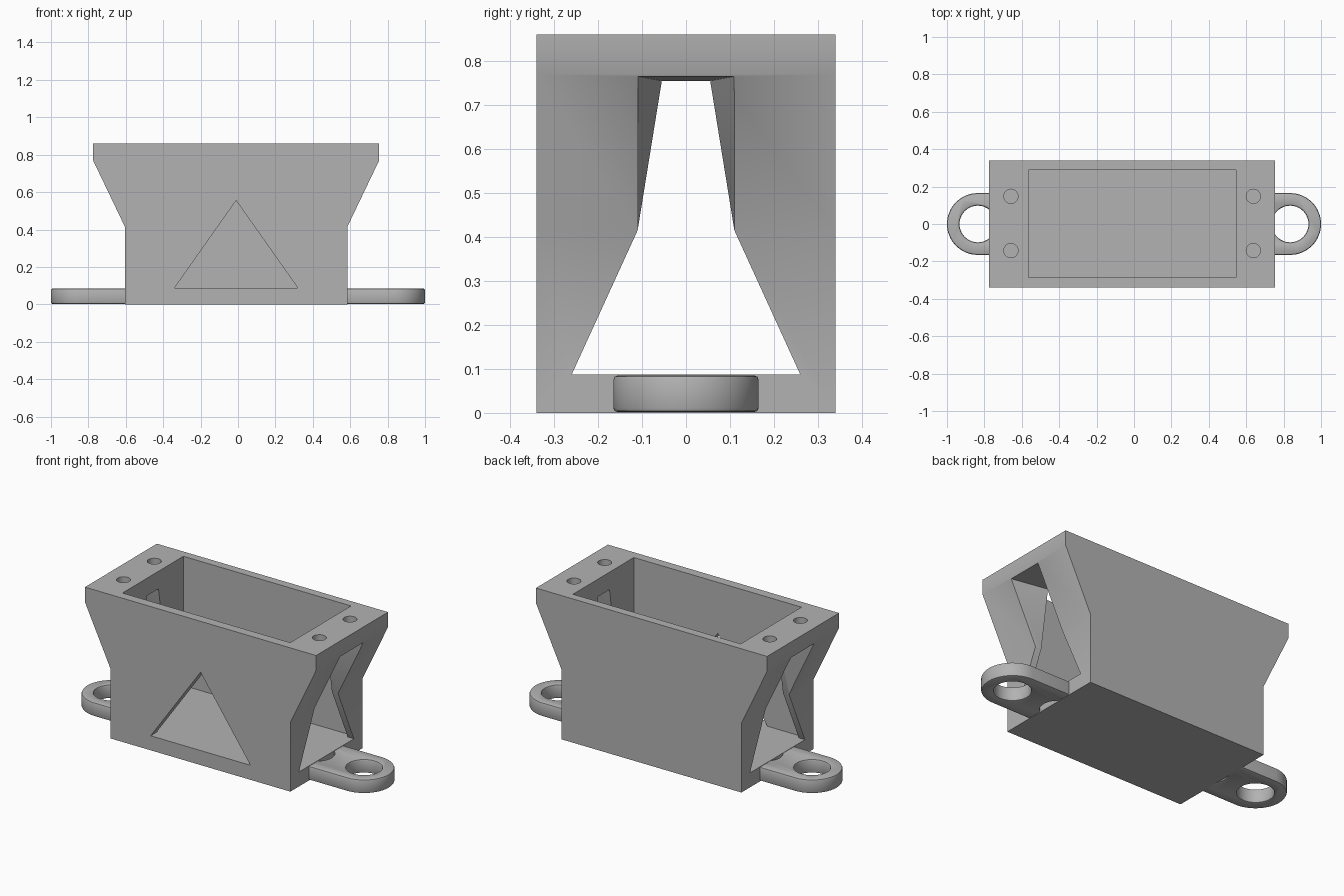
import bpy, bmesh, math

if "Cube" in bpy.data.objects:
    bpy.data.objects.remove(bpy.data.objects["Cube"], do_unlink=True)

grey = bpy.data.materials.new("plain grey")
grey.use_nodes = True
grey.diffuse_color = (0.45, 0.45, 0.45, 1)
grey.node_tree.nodes["Principled BSDF"].inputs["Base Color"].default_value = grey.diffuse_color

SHIFT = -0.01      # the box sits slightly off the lug centre
FLOOR = 0.087


def loft(name, rings):
    """Closed solid through a list of matching point rings."""
    bm = bmesh.new()
    loops = [[bm.verts.new(p) for p in ring] for ring in rings]
    n = len(loops[0])
    for a, b in zip(loops, loops[1:]):
        for i in range(n):
            j = (i + 1) % n
            bm.faces.new((a[i], a[j], b[j], b[i]))
    bm.faces.new(loops[0])
    bm.faces.new(loops[-1])
    bmesh.ops.recalc_face_normals(bm, faces=bm.faces)
    mesh = bpy.data.meshes.new(name)
    bm.to_mesh(mesh)
    bm.free()
    mesh.materials.append(grey)
    obj = bpy.data.objects.new(name, mesh)
    bpy.context.collection.objects.link(obj)
    return obj


def box(name, x0, x1, y0, y1, z0, z1):
    return loft(name, [[(x0, y0, z), (x1, y0, z), (x1, y1, z), (x0, y1, z)] for z in (z0, z1)])


def cylinder(name, x, y, r, z0, z1, n=48):
    angles = [math.tau * i / n for i in range(n)]
    return loft(name, [[(x + r * math.cos(a), y + r * math.sin(a), z) for a in angles]
                       for z in (z0, z1)])


def apply(obj, mod):
    bpy.context.view_layer.objects.active = obj
    bpy.ops.object.modifier_apply(modifier=mod.name)


def cut(obj, cutter):
    mod = obj.modifiers.new("cut", 'BOOLEAN')
    mod.operation, mod.solver, mod.object = 'DIFFERENCE', 'EXACT', cutter
    apply(obj, mod)
    bpy.data.objects.remove(cutter, do_unlink=True)


def smooth(obj):
    bpy.ops.object.select_all(action='DESELECT')
    obj.select_set(True)
    bpy.context.view_layer.objects.active = obj
    bpy.ops.object.shade_smooth_by_angle(angle=math.radians(30))


# Flared box body
half = [(0.595, 0), (0.595, 0.415), (0.765, 0.77), (0.765, 0.86)]
outline = half + [(-x, z) for x, z in reversed(half)]
body = loft("holder_body", [[(x + SHIFT, y, z) for x, z in outline] for y in (-0.34, 0.34)])

# Open cavity
cut(body, box("cavity", SHIFT - 0.555, SHIFT + 0.555, -0.285, 0.29, FLOOR, 1))

# Triangular window in the front wall
cut(body, loft("front_window", [[(SHIFT - 0.33, y, FLOOR), (SHIFT + 0.33, y, FLOOR),
                                 (SHIFT, y, 0.555)] for y in (-0.4, -0.2)]))

# End windows: narrow inside, square-topped on the flared outside
inner = [(0.26, FLOOR), (0.11, 0.415), (0.055, 0.755)]
outer = [(0.26, FLOOR), (0.11, 0.415), (0.11, 0.765)]


def end_ring(side, profile, xs):
    right = [(SHIFT + side * x, y, z) for x, (y, z) in zip(xs, profile)]
    return right + [(x, -y, z) for x, y, z in reversed(right)]


for side in (1, -1):
    cut(body, loft("end_window", [
        end_ring(side, inner, [0.5] * 3),
        end_ring(side, inner, [0.555] * 3),
        end_ring(side, outer, [0.6, 0.6, 0.768]),
        end_ring(side, outer, [0.9] * 3)]))
    # Screw holes in the top rim
    for y in (-0.142, 0.148):
        cut(body, cylinder("screw_hole", SHIFT + side * 0.648, y, 0.038, 0.68, 1, 32))
smooth(body)

# Rounded mounting lugs with a large eye and a second eye under the wall
for side, name in ((1, "left_lug"), (-1, "right_lug")):
    arc = [math.pi * (i / 32 - 0.5) for i in range(33)]
    shape = [(0.835 + 0.165 * math.cos(a), 0.165 * math.sin(a)) for a in arc]
    shape += [(0.4, 0.165), (0.4, -0.165)]
    lug = loft(name, [[(side * x, y, z) for x, y in shape] for z in (0.002, 0.085)])
    for x in (0.835, 0.52):
        cut(lug, cylinder("eye", side * x, 0, 0.098, -0.1, 0.2))
    bevel = lug.modifiers.new("edge", 'BEVEL')
    bevel.width, bevel.segments = 0.009, 2
    bevel.limit_method, bevel.angle_limit = 'ANGLE', math.radians(40)
    apply(lug, bevel)
    smooth(lug)
